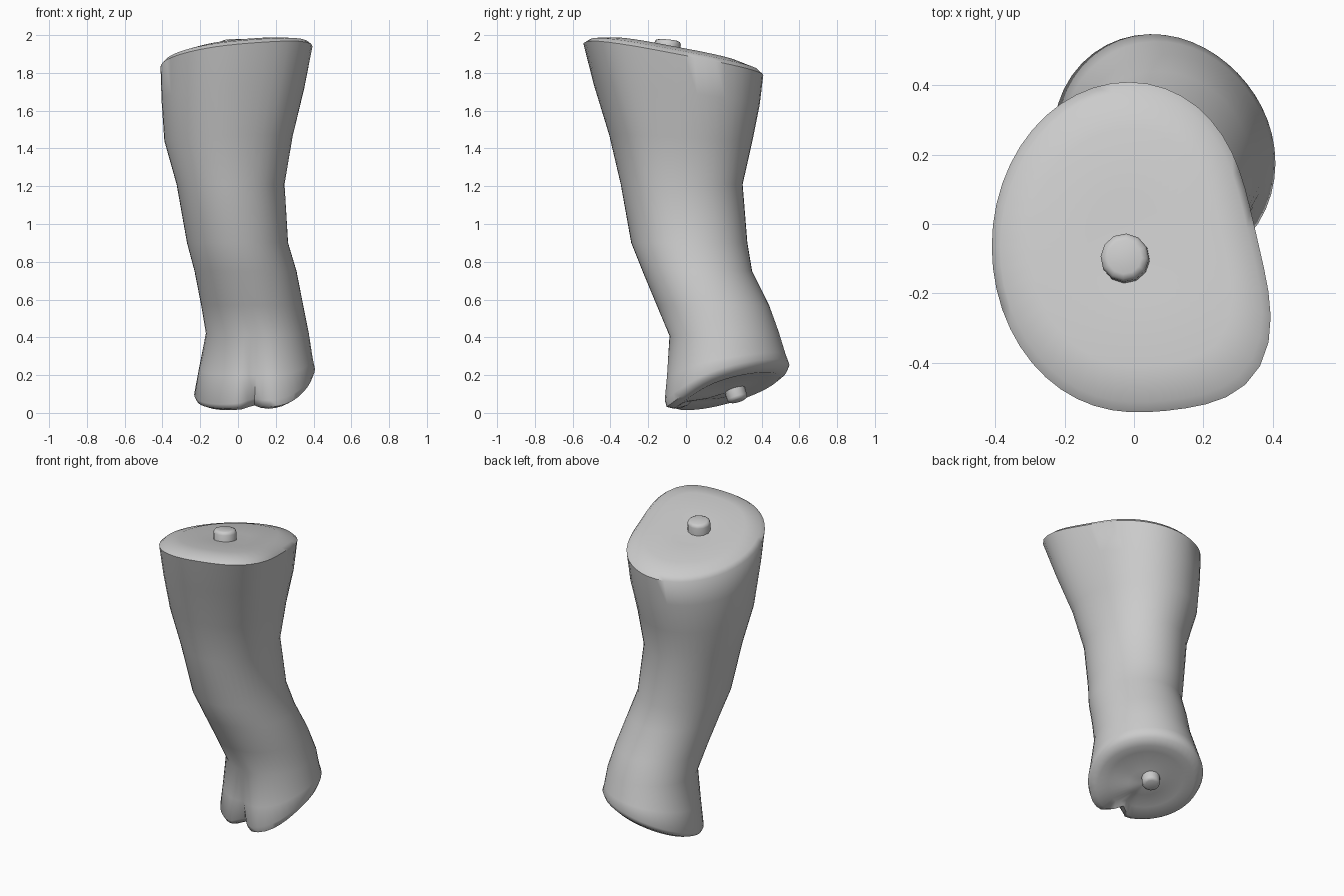
import bpy, bmesh
from math import cos, sin, pi, exp, radians
from mathutils import Vector

if "Cube" in bpy.data.objects:
    bpy.data.objects.remove(bpy.data.objects["Cube"])

grey = bpy.data.materials.new("plain_grey")
grey.use_nodes = True
grey.diffuse_color = (0.6, 0.6, 0.6, 1)
grey.node_tree.nodes["Principled BSDF"].inputs["Base Color"].default_value = (0.6, 0.6, 0.6, 1)

SIDES = 48


def bump(angle, centre, width):
    """Soft bell-shaped weight around an angle in degrees."""
    d = (angle - radians(centre) + pi) % (2 * pi) - pi
    return exp(-(d / radians(width)) ** 2)


def ring(bm, z, x0, x1, y0, y1, sx, sy, skew, bulge=0, dent=0, cleft=0, lobe=0, scale=1):
    """Tilted oval ring: diagonal skew, corner bulge, side dent, front cleft, hanging lobe."""
    verts = []
    for i in range(SIDES):
        a = 2 * pi * i / SIDES
        hang = lobe * bump(a, -58, 30)
        r = scale * (1 - skew * sin(2 * a) + bulge * bump(a, -38, 27)
                     - dent * bump(a, 12, 38) - cleft * bump(a, -91, 9) + hang)
        dx, dy = r * cos(a) * (x1 - x0) / 2, r * sin(a) * (y1 - y0) / 2
        verts.append(bm.verts.new(((x0 + x1) / 2 + dx, (y0 + y1) / 2 + dy,
                                   z + sx * dx + sy * dy - hang * scale)))
    return verts


def finish(bm, name):
    bmesh.ops.recalc_face_normals(bm, faces=bm.faces)
    mesh = bpy.data.meshes.new(name)
    bm.to_mesh(mesh)
    bm.free()
    obj = bpy.data.objects.new(name, mesh)
    bpy.context.collection.objects.link(obj)
    mesh.materials.append(grey)
    bpy.ops.object.select_all(action='DESELECT')
    obj.select_set(True)
    bpy.context.view_layer.objects.active = obj
    bpy.ops.object.shade_smooth_by_angle(angle=radians(50))
    return obj


# Limb sections: height, x span, y span, tilt along x and y, then shape details
top = (-.41, .385, -.54, .41, .09, -.17, 0, .21, .1)
end = (-.23, .405, -.11, .545, .25, .3, .06)
sections = [
    (1.87, *top),
    (1.68, -.405, .35, -.485, .39, .06, -.12, 0, .15, .06),
    (1.45, -.39, .29, -.405, .35, .03, -.05, 0, .1, .03),
    (1.21, -.325, .25, -.345, .30, 0, 0, 0, .04, .02),
    (.90, -.27, .27, -.29, .325, 0, 0, 0, 0, .02),
    (.75, -.23, .31, -.23, .35, 0, 0, 0),
    (.57, -.195, .345, -.155, .44, 0, 0, .01),
    (.42, -.17, .375, -.09, .49, 0, .04, .03, 0, 0, .02),
    (.26, -.205, .395, -.10, .525, .1, .18, .05, 0, 0, .08, .02),
    (.165, *end, 0, 0, .2, .03),
]

# Limb with a domed top and a shallow hollow underneath
bm = bmesh.new()
rings = [ring(bm, z, *top, scale=s) for z, s in ((1.905, .3), (1.917, .72), (1.893, .94))]
rings += [ring(bm, *s) for s in sections]
rings += [ring(bm, z, *end, 0, 0, c, .045, scale=s)
          for z, c, s in ((.138, .25, .96), (.115, .25, .84), (.13, .15, .65), (.11, 0, .3))]
for a, b in zip(rings, rings[1:]):
    for i in range(SIDES):
        j = (i + 1) % SIDES
        bm.faces.new((a[i], a[j], b[j], b[i]))
for r in (rings[0], rings[-1]):
    hub = bm.verts.new(sum((v.co for v in r), Vector()) / SIDES)
    for i in range(SIDES):
        bm.faces.new((r[i], r[(i + 1) % SIDES], hub))
finish(bm, "limb")


def knob(name, base, axis, radius, height):
    """Short round peg with a rounded tip."""
    bm = bmesh.new()
    bmesh.ops.create_cone(bm, cap_ends=True, segments=12, radius1=radius,
                          radius2=radius, depth=height)
    tip = [e for e in bm.edges if all(v.co.z > 0 for v in e.verts)]
    bmesh.ops.bevel(bm, geom=tip, offset=.02, segments=2, profile=.5, affect='EDGES')
    obj = finish(bm, name)
    obj.rotation_mode = 'QUATERNION'
    obj.rotation_quaternion = Vector(axis).to_track_quat('Z', 'Y')
    obj.location = base


# Joint pegs on both ends
knob("top_peg", (-.025, -.10, 1.925), (-.05, .1, 1), .07, .10)
knob("bottom_peg", (.09, .265, .10), (.2, .3, -1), .055, .08)
